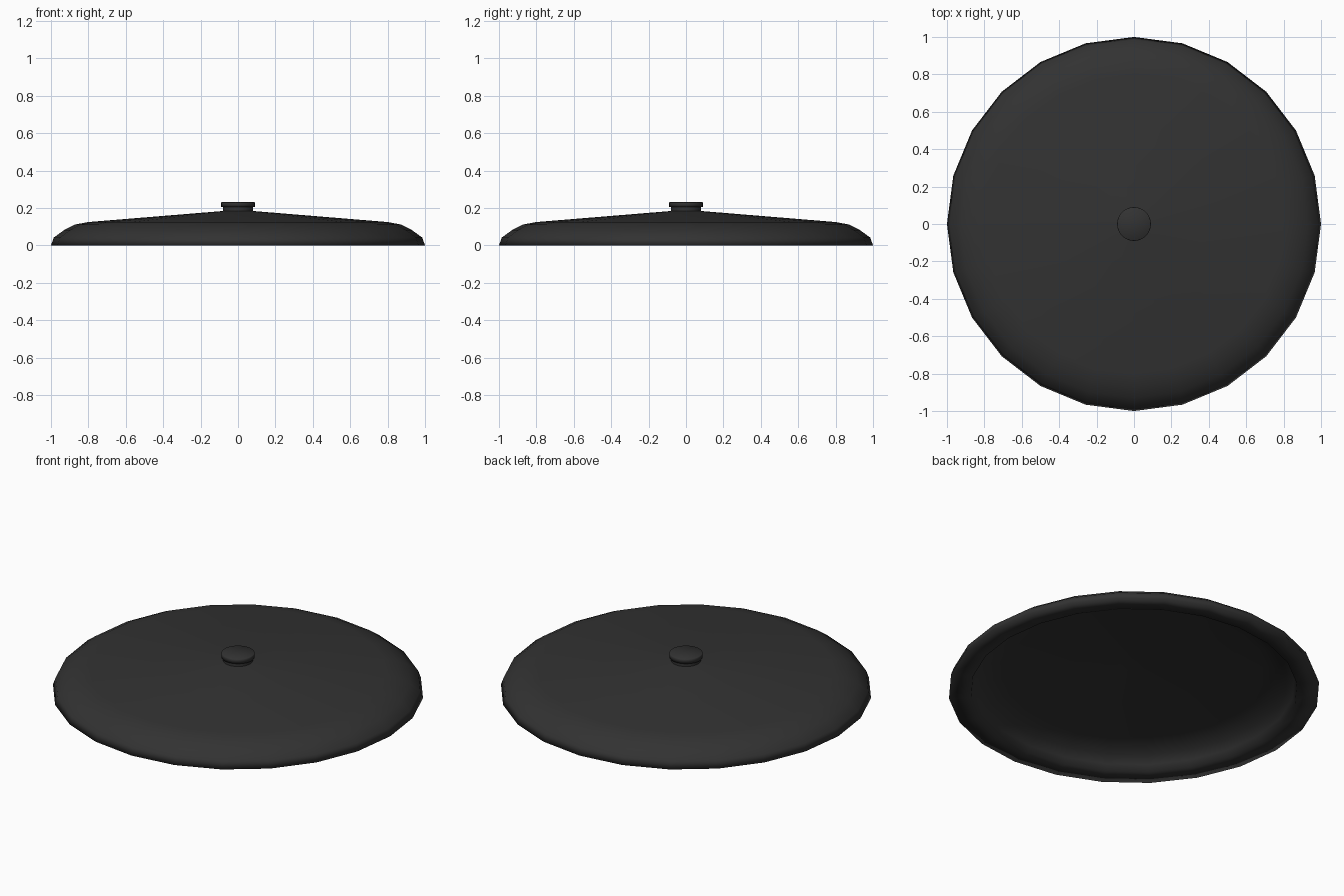
import bpy, bmesh, math

if "Cube" in bpy.data.objects:
    bpy.data.objects.remove(bpy.data.objects["Cube"])

black = bpy.data.materials.new("matte_black")
black.diffuse_color = (0.032, 0.032, 0.032, 1)
black.use_nodes = True
black.node_tree.nodes["Principled BSDF"].inputs["Base Color"].default_value = black.diffuse_color

def lathe(name, profile, sides, angle=35):
    """Spin an (r, z) profile about z; profile ends on the axis are merged."""
    bm = bmesh.new()
    vs = [bm.verts.new((r, 0, z)) for r, z in profile]
    es = [bm.edges.new(p) for p in zip(vs, vs[1:])]
    bmesh.ops.spin(bm, geom=vs + es, cent=(0, 0, 0), axis=(0, 0, 1),
                   angle=math.tau, steps=sides, use_merge=False)
    bmesh.ops.remove_doubles(bm, verts=bm.verts[:], dist=1e-4)
    bmesh.ops.recalc_face_normals(bm, faces=bm.faces[:])
    me = bpy.data.meshes.new(name)
    bm.to_mesh(me)
    bm.free()
    me.materials.append(black)
    ob = bpy.data.objects.new(name, me)
    bpy.context.collection.objects.link(ob)
    bpy.ops.object.select_all(action='DESELECT')
    ob.select_set(True)
    bpy.context.view_layer.objects.active = ob
    bpy.ops.object.shade_smooth_by_angle(angle=math.radians(angle))
    return ob

# Hollow low cone with a rolled edge: outside from apex to rim, then inside
lathe("lid_shell", [
    (0, 0.19), (0.08, 0.184), (0.80, 0.125), (0.87, 0.112), (0.93, 0.082),
    (0.985, 0.042), (1.0, 0),
    (0.88, 0), (0.867, 0.037), (0.82, 0.072), (0.765, 0.099), (0.70, 0.11),
    (0.07, 0.162), (0, 0.167)], 24, 120)

# Small knob: neck and cap
lathe("knob_neck", [(0, 0.17), (0.08, 0.17), (0.08, 0.207), (0, 0.207)], 48)
lathe("knob_cap", [(0, 0.205), (0.09, 0.205), (0.09, 0.228), (0.087, 0.231), (0, 0.231)], 48, 120)
